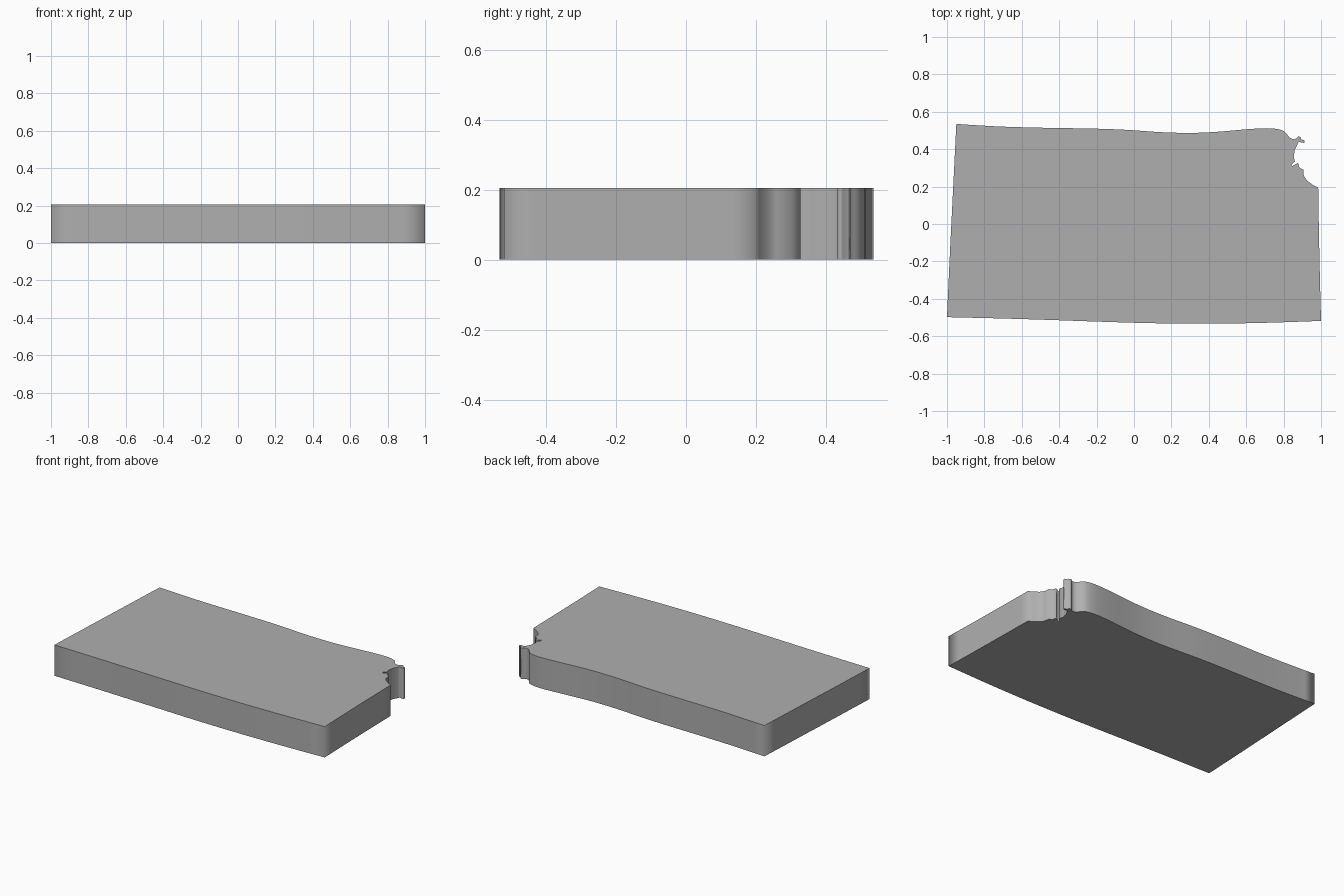
import bpy, bmesh
from mathutils import Vector

if "Cube" in bpy.data.objects:
    bpy.data.objects.remove(bpy.data.objects["Cube"])

HEIGHT = 0.205


def spline(points, steps):
    """Smooth curve through the points, without its last point."""
    p = [Vector(q) for q in points]
    p = [2 * p[0] - p[1]] + p + [2 * p[-1] - p[-2]]
    out = []
    for a, b, c, d in zip(p, p[1:], p[2:], p[3:]):
        for k in range(steps):
            t = k / steps
            out.append(0.5 * (2 * b + (c - a) * t + (2 * a - 5 * b + 4 * c - d) * t * t
                              + (3 * b - a - 3 * c + d) * t ** 3))
    return out


# Four outline stretches, running clockwise from the back left corner
back = [(-.95, .535), (-.81, .526), (-.665, .519), (-.46, .514), (-.265, .511),
        (-.12, .507), (0, .501), (.14, .491), (.27, .487), (.38, .489),
        (.484, .496), (.62, .508), (.71, .512), (.765, .508), (.80, .497), (.818, .48)]
ragged = [(.818, .48), (.83, .463), (.845, .455), (.86, .453), (.874, .463),
          (.88, .47), (.893, .462), (.892, .453), (.912, .447), (.91, .433),
          (.88, .439), (.875, .428), (.86, .398), (.854, .36), (.86, .333), (.842, .318),
          (.845, .309), (.868, .322), (.877, .327), (.884, .302), (.905, .291),
          (.908, .258), (.925, .233), (.955, .21), (.985, .195)]
right = [(.985, .195), (.988, 0), (.993, -.25), (1.0, -.518)]
front = [(1.0, -.518), (.78, -.526), (.58, -.531), (.40, -.533), (.20, -.532),
         (0, -.528), (-.25, -.520), (-.505, -.511), (-.75, -.504), (-1.0, -.498)]
left = [(-1.0, -.498), (-.984, -.15), (-.967, .19), (-.95, .535)]

outline = (spline(back, 2) + [Vector(q) for q in ragged[:-1]]
           + spline(right, 3) + spline(front, 2) + spline(left, 3))

# Slab extruded straight up from the outline
bm = bmesh.new()
base = bm.faces.new([bm.verts.new((p.x, p.y, 0)) for p in outline])
new = bmesh.ops.extrude_face_region(bm, geom=[base], use_keep_orig=True)["geom"]
bmesh.ops.translate(bm, vec=(0, 0, HEIGHT),
                    verts=[g for g in new if isinstance(g, bmesh.types.BMVert)])
bmesh.ops.recalc_face_normals(bm, faces=bm.faces)

# Smooth walls, crisp rims around the flat top and bottom
for f in bm.faces:
    f.smooth = abs(f.normal.z) < 0.5
for e in bm.edges:
    if abs(e.verts[0].co.z - e.verts[1].co.z) < 1e-6:
        e.smooth = False

mesh = bpy.data.meshes.new("map_slab")
bm.to_mesh(mesh)
bm.free()

# Darker grey surface
grey = bpy.data.materials.new("dark_grey")
grey.diffuse_color = (0.43, 0.43, 0.43, 1)
grey.use_nodes = True
grey.node_tree.nodes["Principled BSDF"].inputs["Base Color"].default_value = grey.diffuse_color
mesh.materials.append(grey)
bpy.context.collection.objects.link(bpy.data.objects.new("map_slab", mesh))
